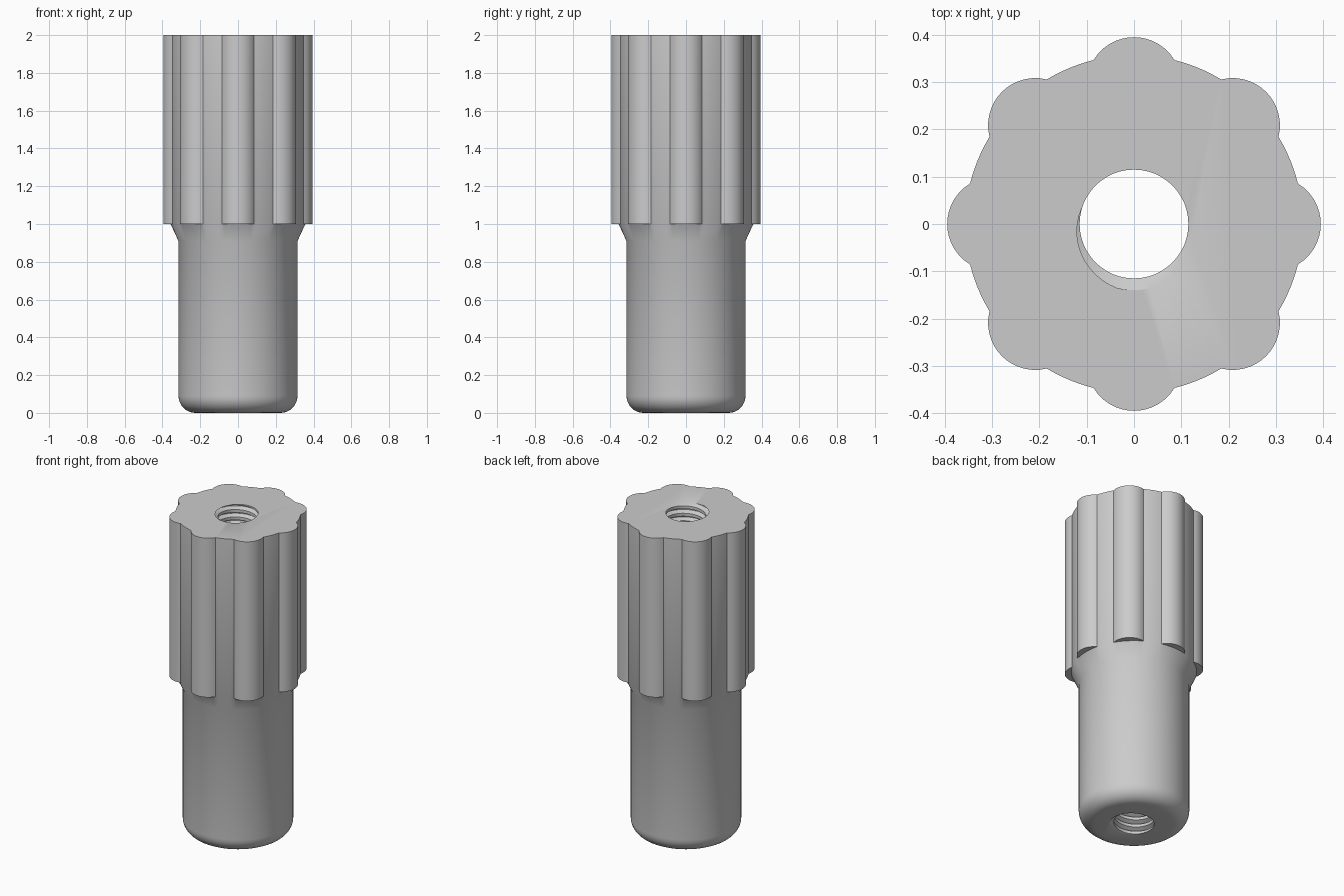
import bpy
import bmesh
from math import sin, cos, pi, sqrt, acos

default = bpy.data.objects.get("Cube")
if default:
    bpy.data.objects.remove(default, do_unlink=True)

HEIGHT, SHOULDER = 2.0, 1.0
SHAFT_R, CORE_R = 0.315, 0.357
LOBES, LOBE_R, LOBE_C = 8, 0.1, 0.295
FILLET = 0.09
BORE_R, GROOVE_R, PITCH = 0.115, 0.14, 0.0467

grey = bpy.data.materials.new("plain grey")
grey.use_nodes = True
colour = (0.6, 0.6, 0.6, 1)
grey.diffuse_color = colour
grey.node_tree.nodes["Principled BSDF"].inputs["Base Color"].default_value = colour


def make_object(name, bm):
    bmesh.ops.recalc_face_normals(bm, faces=bm.faces[:])
    mesh = bpy.data.meshes.new(name)
    bm.to_mesh(mesh)
    bm.free()
    mesh.materials.append(grey)
    obj = bpy.data.objects.new(name, mesh)
    bpy.context.collection.objects.link(obj)
    return obj


def bridge(bm, a, b, closed):
    count = len(a) if closed else len(a) - 1
    for i in range(count):
        j = (i + 1) % len(a)
        bm.faces.new((a[i], a[j], b[j], b[i]))


# Angles and radii of the lobed outline
half = acos((LOBE_C**2 + CORE_R**2 - LOBE_R**2) / (2 * LOBE_C * CORE_R))
sector = 2 * pi / LOBES
outline = []
for n in range(LOBES):
    for i in range(14):
        t = -half + 2 * half * i / 14
        r = LOBE_C * cos(t) + sqrt(LOBE_R**2 - (LOBE_C * sin(t))**2)
        outline.append((n * sector + t, r))
    for i in range(6):
        outline.append((n * sector + half + (sector - 2 * half) * i / 6, CORE_R))

# Handle body: filleted shaft, flared neck and lobed grip
bm = bmesh.new()


def ring(z, radius=None):
    return [bm.verts.new(((radius or r) * cos(t), (radius or r) * sin(t), z))
            for t, r in outline]


rings = []
for i in range(9):
    a = pi / 2 * i / 8
    rings.append(ring(FILLET * (1 - cos(a)), SHAFT_R - FILLET * (1 - sin(a))))
rings += [ring(0.91, SHAFT_R), ring(SHOULDER, CORE_R), ring(SHOULDER), ring(HEIGHT)]
for lower, upper in zip(rings, rings[1:]):
    bridge(bm, lower, upper, True)
bm.faces.new(rings[0])
bm.faces.new(rings[-1])
bmesh.ops.remove_doubles(bm, verts=bm.verts[:], dist=0.00001)
body = make_object("threaded_handle", bm)

# Thread cutter: one groove profile swept along a right-handed helix
bm = bmesh.new()
groove = [(-0.5, BORE_R), (-0.3, BORE_R), (-0.04, GROOVE_R),
          (0.04, GROOVE_R), (0.3, BORE_R), (0.5, BORE_R)]
STEPS, TURNS = 48, 48
start = HEIGHT - 45.75 * PITCH
previous = None
for k in range(STEPS * TURNS + 1):
    t = 2 * pi * k / STEPS
    z = start + PITCH * k / STEPS
    row = [bm.verts.new((r * cos(t), r * sin(t), z + h * PITCH)) for h, r in groove]
    if previous:
        bridge(bm, previous, row, False)
    previous = row
bmesh.ops.remove_doubles(bm, verts=bm.verts[:], dist=0.00005)
for z, direction in ((-0.02, -1), (HEIGHT + 0.02, 1)):
    bmesh.ops.bisect_plane(bm, geom=bm.verts[:] + bm.edges[:] + bm.faces[:],
                           plane_co=(0, 0, z), plane_no=(0, 0, direction),
                           clear_outer=True)
bmesh.ops.holes_fill(bm, edges=[e for e in bm.edges if e.is_boundary], sides=0)
cutter = make_object("thread_cutter", bm)
cutter.hide_render = True

# Cut the threaded bore right through the body
cut = body.modifiers.new("threaded bore", 'BOOLEAN')
cut.operation = 'DIFFERENCE'
cut.solver = 'EXACT'
cut.object = cutter
bpy.ops.object.select_all(action='DESELECT')
bpy.context.view_layer.objects.active = body
body.select_set(True)
bpy.ops.object.modifier_apply(modifier=cut.name)
bpy.data.objects.remove(cutter, do_unlink=True)
bpy.ops.object.shade_smooth_by_angle(angle=pi / 6)
